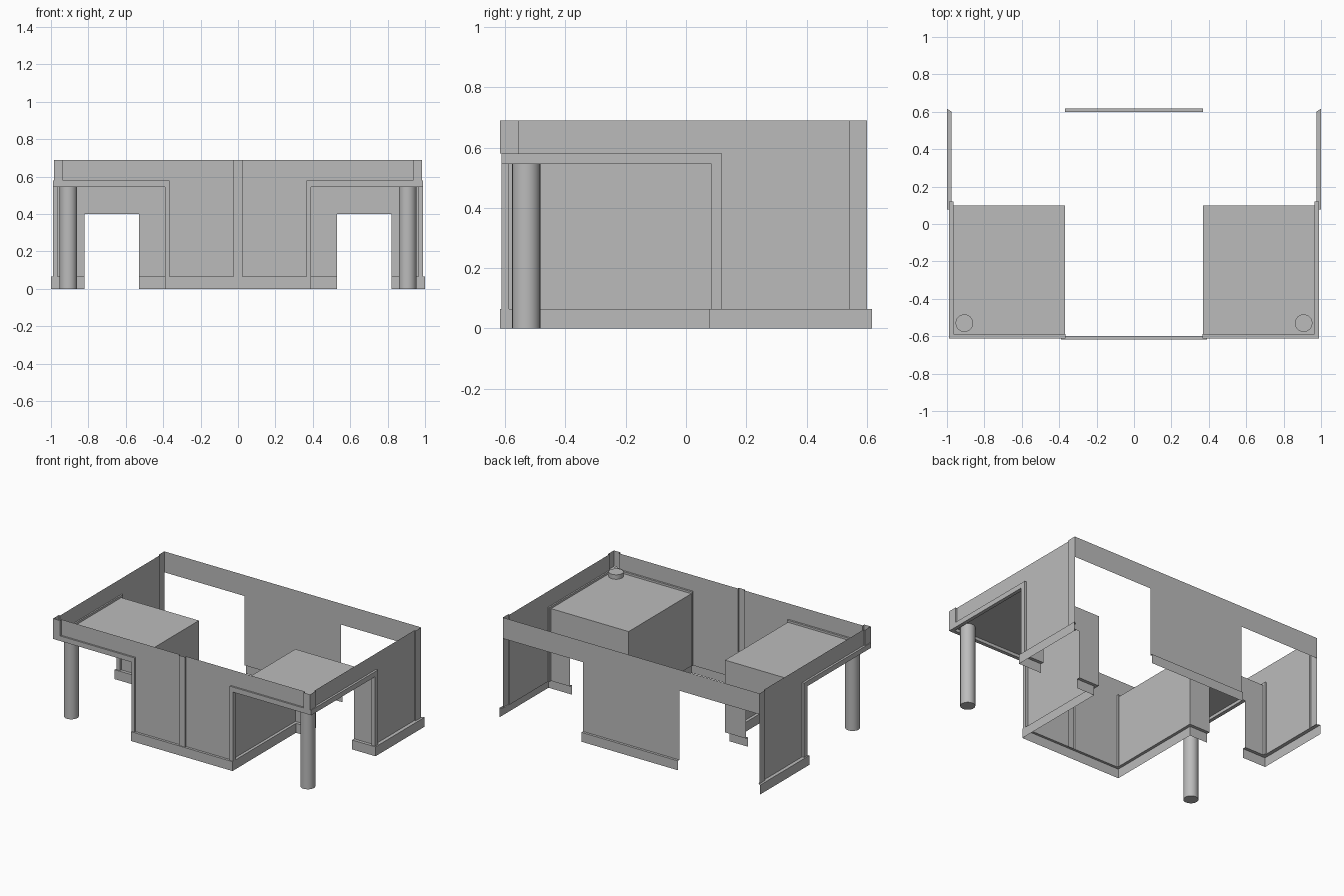
import bpy
import bmesh

cube = bpy.data.objects.get("Cube")
if cube:
    bpy.data.objects.remove(cube, do_unlink=True)

# One plain grey for everything
grey = bpy.data.materials.new("plain grey")
grey.use_nodes = True
grey.diffuse_color = (0.5, 0.5, 0.5, 1)
grey.node_tree.nodes["Principled BSDF"].inputs["Base Color"].default_value = (0.5, 0.5, 0.5, 1)


def finish(name, bm):
    """Turn a half model into an object mirrored across x = 0."""
    mesh = bpy.data.meshes.new(name)
    bm.to_mesh(mesh)
    bm.free()
    mesh.materials.append(grey)
    obj = bpy.data.objects.new(name, mesh)
    bpy.context.collection.objects.link(obj)
    mirror = obj.modifiers.new("mirror", "MIRROR")
    mirror.use_clip = True
    return obj


def strip(bm, lower, upper):
    """Quads between two matching 3D polylines."""
    a = [bm.verts.new(p) for p in lower]
    b = [bm.verts.new(p) for p in upper]
    for i in range(len(a) - 1):
        bm.faces.new((a[i], a[i + 1], b[i + 1], b[i]))


def at(path, z):
    return [(x, y, z) for x, y in path]


def sheet(name, path, z0, z1):
    """Thin wall standing on a plan path."""
    bm = bmesh.new()
    strip(bm, at(path, z0), at(path, z1))
    return finish(name, bm)


def skirting(name, outer, inner):
    """Projecting base board with a ledge back to the wall."""
    bm = bmesh.new()
    strip(bm, at(outer, 0), at(outer, BASE))
    strip(bm, at(outer, BASE), at(inner, BASE))
    bmesh.ops.remove_doubles(bm, verts=bm.verts, dist=0.0001)
    return finish(name, bm)


def box(name, x, y, z):
    bm = bmesh.new()
    bmesh.ops.create_cube(bm, size=1)
    for v in bm.verts:
        v.co = [r[0] if c < 0 else r[1] for c, r in zip(v.co, (x, y, z))]
    return finish(name, bm)


BASE, DOOR, LINTEL, ROOF, BAND, TOP = 0.065, 0.4, 0.545, 0.566, 0.58, 0.69
WX, WY, PX = 0.975, 0.6, 0.985          # wall planes and pilaster plane
RX, RY = 0.37, 0.1                      # recess walls
D0, D1 = 0.53, 0.82                     # doorway

# Plan pieces shared by upper and lower walls
centre = [(0, -0.612), (0.023, -0.612), (0.023, -WY)]
back_corner = [(WX, 0.54), (PX, 0.54), (PX, WY)]

# Walls
sheet("parapet", centre + [(0.935, -WY), (0.935, -0.617), (PX, -0.617),
                           (PX, -0.555), (WX, -0.555)] + back_corner, BAND, TOP)
sheet("front_wall", centre + [(RX, -WY)], BASE, BAND)
sheet("recess_side_wall", [(RX, -WY), (RX, RY)], BASE, ROOF)
sheet("recess_back_inner", [(RX, RY), (D0, RY)], BASE, ROOF)
sheet("doorway_head", [(D0, RY), (D1, RY)], DOOR, ROOF)
sheet("recess_back_outer", [(D1, RY), (WX, RY)], BASE, ROOF)
sheet("side_wall", [(WX, RY)] + back_corner, BASE, BAND)
sheet("back_wall", [(RX, WY), (0, WY)], BASE, TOP)
sheet("back_header", [(PX, WY), (RX, WY)], LINTEL, TOP)

# Porch ceiling
bm = bmesh.new()
strip(bm, [(RX, -WY, ROOF), (WX, -WY, ROOF)], [(RX, RY, ROOF), (WX, RY, ROOF)])
finish("porch_roof", bm)

# Base boards
skirting("front_base", [(0, -0.617), (0.39, -0.617), (0.39, 0.078), (D0, 0.078)],
         [(0, -WY), (RX, -WY), (RX, RY), (D0, RY)])
skirting("side_base", [(D1, 0.078), (1, 0.078), (1, 0.617)],
         [(D1, RY), (WX, RY), (WX, WY)])
skirting("back_base", [(RX, 0.617), (0, 0.617)], [(RX, WY), (0, WY)])

# Trim framing the porch openings
box("front_trim", (0.365, 0.99), (-0.612, -0.587), (LINTEL, BAND))
box("side_trim", (0.965, 0.99), (-0.587, 0.12), (LINTEL, BAND))
box("front_trim_post", (0.365, 0.39), (-0.612, -0.587), (BASE, LINTEL))
box("side_trim_post", (0.965, 0.99), (0.085, 0.12), (BASE, LINTEL))

# Porch columns
bm = bmesh.new()
bmesh.ops.create_cone(bm, cap_ends=True, segments=24, radius1=0.047, radius2=0.047, depth=0.597)
bmesh.ops.translate(bm, verts=bm.verts, vec=(0.907, -0.53, 0.2985))
column = finish("porch_column", bm)
bpy.ops.object.select_all(action="DESELECT")
column.select_set(True)
bpy.context.view_layer.objects.active = column
bpy.ops.object.shade_smooth_by_angle()
